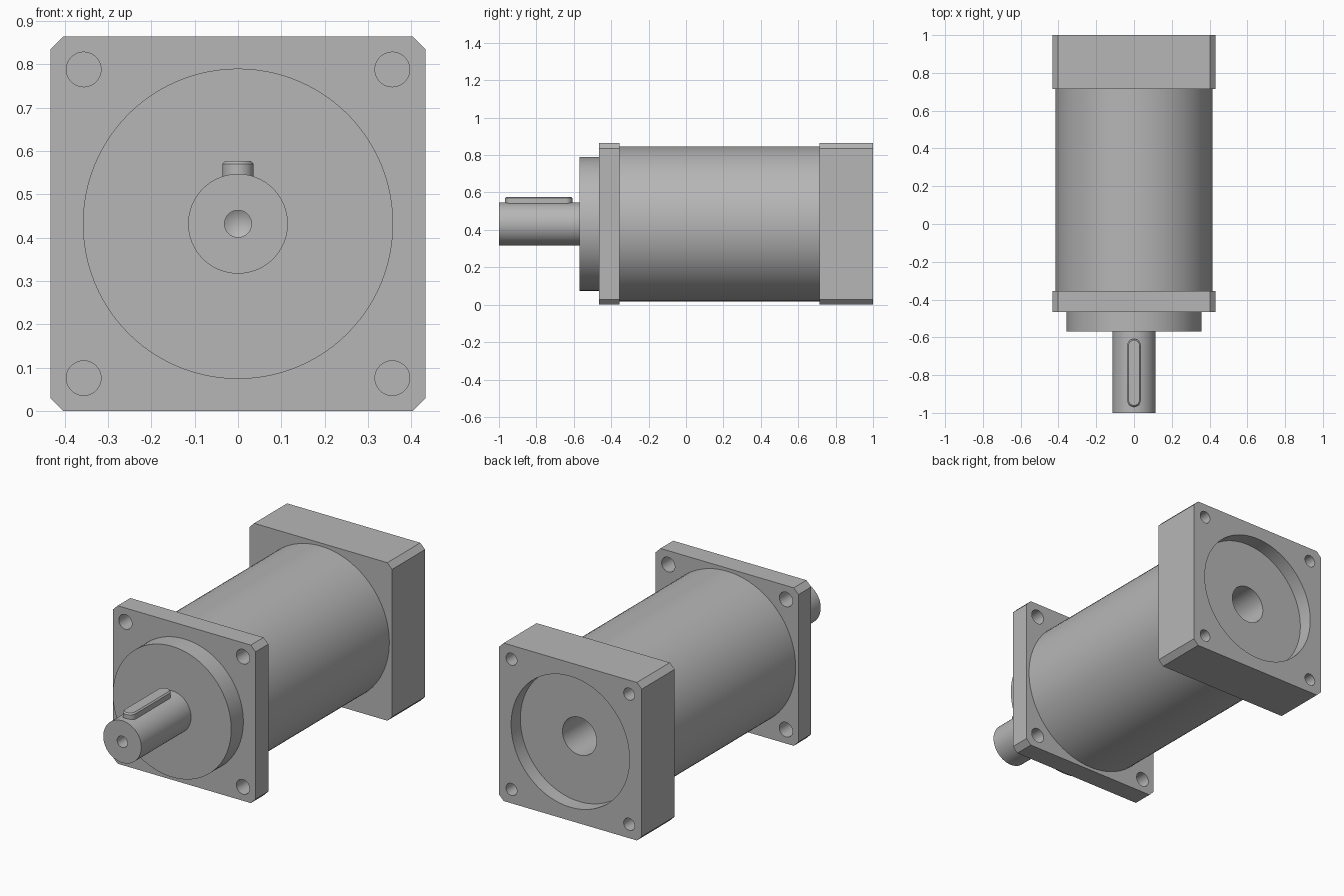
import bpy
import bmesh
import math
from mathutils import Vector

AXIS_Z = 0.432      # height of the shaft axis
HALF = 0.432        # half width of the square plates
BOLT = 0.356        # bolt hole offset from the axis
SEGMENTS = 96

cube = bpy.data.objects.get("Cube")
if cube:
    bpy.data.objects.remove(cube, do_unlink=True)

metal = bpy.data.materials.new("grey metal")
metal.use_nodes = True
colour = (0.47, 0.47, 0.47, 1)
metal.diffuse_color = colour
metal.node_tree.nodes["Principled BSDF"].inputs["Base Color"].default_value = colour


def make_object(name, bm):
    bmesh.ops.recalc_face_normals(bm, faces=bm.faces)
    mesh = bpy.data.meshes.new(name)
    bm.to_mesh(mesh)
    bm.free()
    mesh.materials.append(metal)
    obj = bpy.data.objects.new(name, mesh)
    bpy.context.collection.objects.link(obj)
    return obj


def lathe(name, profile, x=0, z=AXIS_Z, segments=SEGMENTS):
    """Turn (radius, y) points around an axis parallel to y."""
    bm = bmesh.new()
    verts = [bm.verts.new((x + r, y, z)) for r, y in profile]
    edges = [bm.edges.new(pair) for pair in zip(verts, verts[1:])]
    bmesh.ops.spin(bm, geom=verts + edges, cent=(x, 0, z), axis=(0, 1, 0),
                   angle=math.tau, steps=segments, use_duplicate=False)
    bmesh.ops.remove_doubles(bm, verts=bm.verts, dist=1e-5)
    return make_object(name, bm)


def cylinder(name, radius, y0, y1, **options):
    return lathe(name, [(0, y0), (radius, y0), (radius, y1), (0, y1)], **options)


def prism(name, outline, direction):
    bm = bmesh.new()
    face = bm.faces.new([bm.verts.new(p) for p in outline])
    result = bmesh.ops.extrude_face_region(bm, geom=[face], use_keep_orig=True)
    moved = [v for v in result["geom"] if isinstance(v, bmesh.types.BMVert)]
    bmesh.ops.translate(bm, verts=moved, vec=Vector(direction))
    return make_object(name, bm)


def square_plate(name, y0, y1, chamfer=0.029):
    c = HALF - chamfer
    corners = [(HALF, -c), (HALF, c), (c, HALF), (-c, HALF),
               (-HALF, c), (-HALF, -c), (-c, -HALF), (c, -HALF)]
    return prism(name, [(x, y0, AXIS_Z + z) for x, z in corners], (0, y1 - y0, 0))


def apply_modifier(obj, modifier):
    bpy.ops.object.select_all(action='DESELECT')
    bpy.context.view_layer.objects.active = obj
    obj.select_set(True)
    bpy.ops.object.modifier_apply(modifier=modifier.name)


def cut(obj, cutter):
    cutter.hide_render = True
    modifier = obj.modifiers.new("cut", 'BOOLEAN')
    modifier.operation = 'DIFFERENCE'
    modifier.solver = 'EXACT'
    modifier.object = cutter
    apply_modifier(obj, modifier)
    bpy.data.objects.remove(cutter, do_unlink=True)


def cut_bolt_holes(obj, radius, y0, y1):
    for sx in (-1, 1):
        for sz in (-1, 1):
            cut(obj, cylinder("bolt_hole_cutter", radius, y0, y1, x=sx * BOLT,
                              z=AXIS_Z + sz * BOLT, segments=40))


# Front flange with four through holes
front_flange = square_plate("front_flange", -0.465, -0.355)
cut_bolt_holes(front_flange, 0.04, -0.6, -0.2)

# Rear block with a round recess, a central bore and blind bolt holes
rear_block = square_plate("rear_block", 0.715, 1.0)
cut(rear_block, cylinder("recess_cutter", 0.358, 0.92, 1.1))
cut(rear_block, cylinder("bore_cutter", 0.103, 0.6, 1.1))
cut_bolt_holes(rear_block, 0.033, 0.8, 1.1)

# Gear housing, with the bore continuing inside it
housing = lathe("housing", [(0, -0.355), (0.415, -0.355), (0.415, 0.715),
                            (0.103, 0.715), (0.103, 0.4), (0, 0.4)])

# Centring boss in front of the flange
boss = cylinder("centring_boss", 0.358, -0.57, -0.465)

# Output shaft with a centre hole drilled in its end
shaft = lathe("output_shaft", [(0, -0.57), (0.115, -0.57), (0.115, -1.0),
                               (0.031, -1.0), (0.031, -0.93), (0, -0.912)])

# Round-ended key on top of the shaft
KEY_R, KEY_FRONT, KEY_BACK = 0.036, -0.968, -0.608
outline = []
for centre, start in ((KEY_BACK - KEY_R, 0), (KEY_FRONT + KEY_R, math.pi)):
    for i in range(17):
        a = start + math.pi * i / 16
        outline.append((KEY_R * math.cos(a), centre + KEY_R * math.sin(a), 0.5))
key = prism("shaft_key", outline, (0, 0, 0.077))
bevel = key.modifiers.new("bevel", 'BEVEL')
bevel.width = 0.007
bevel.segments = 1
bevel.limit_method = 'ANGLE'
bevel.angle_limit = math.radians(50)
apply_modifier(key, bevel)

# Smooth round faces, keep edges sharp
bpy.ops.object.select_all(action='DESELECT')
for obj in (front_flange, rear_block, housing, boss, shaft, key):
    obj.select_set(True)
bpy.context.view_layer.objects.active = housing
bpy.ops.object.shade_smooth_by_angle(angle=math.radians(30))
